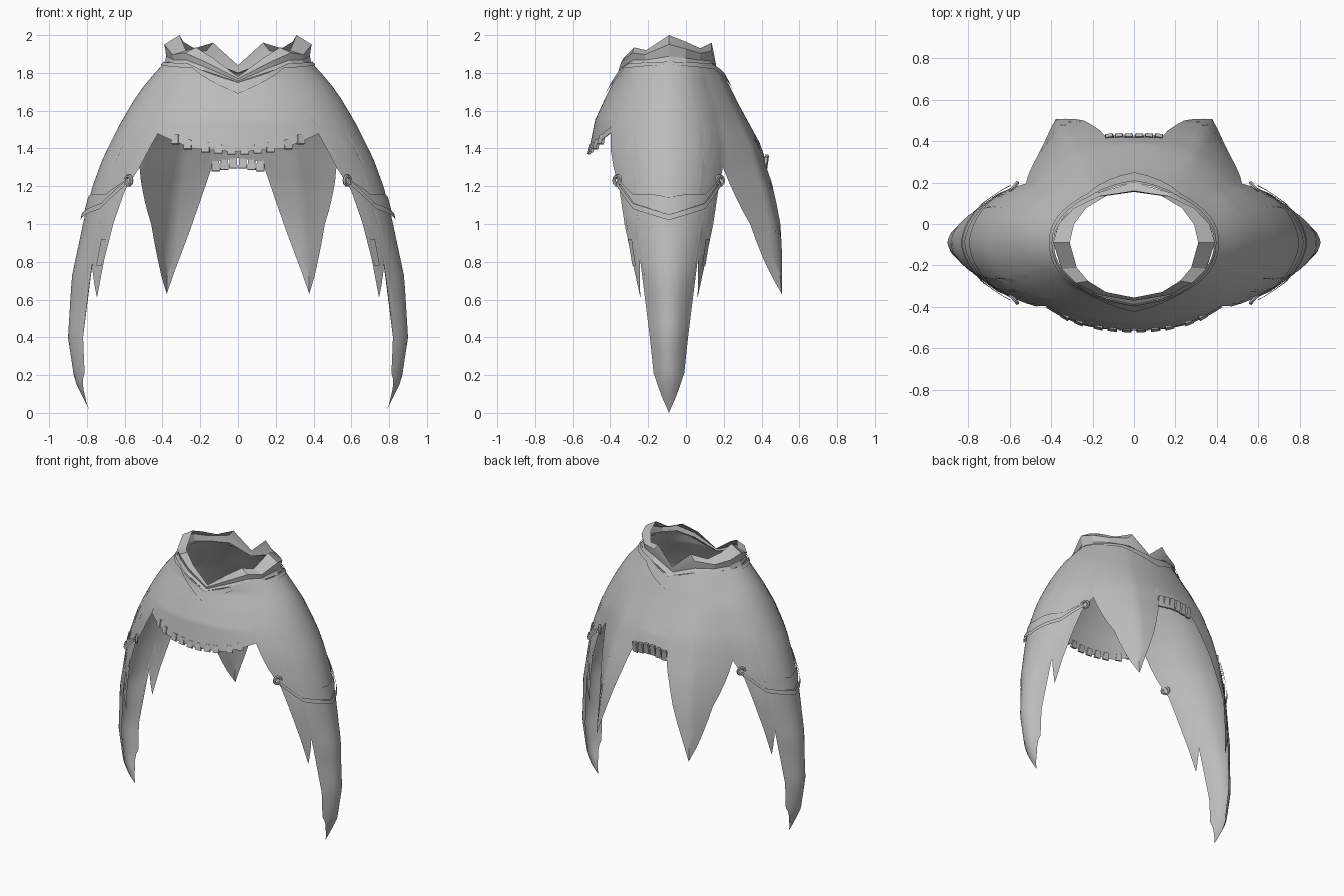
import bpy, bmesh, math
from mathutils import Matrix, Vector

if "Cube" in bpy.data.objects:
    bpy.data.objects.remove(bpy.data.objects["Cube"], do_unlink=True)

PI = math.pi
CENTRE_Y = -0.09

cloth = bpy.data.materials.new("grey_cloth")
cloth.use_nodes = True
GREY = (0.5, 0.5, 0.5, 1)
cloth.diffuse_color = GREY
cloth.node_tree.nodes["Principled BSDF"].inputs["Base Color"].default_value = GREY


def lerp(keys, t):
    """Piecewise linear curve through (t, value) pairs sorted by t."""
    if t <= keys[0][0]:
        return keys[0][1]
    for (a, va), (b, vb) in zip(keys, keys[1:]):
        if t <= b:
            return va + (vb - va) * (t - a) / (b - a)
    return keys[-1][1]


# Drape: half width and depth of the elliptical cross-section by height
WIDTH = [(0, 0.78), (0.17, 0.865), (0.4, 0.9), (0.72, 0.88), (1.05, 0.81), (1.2, 0.77),
         (1.35, 0.715), (1.52, 0.63), (1.65, 0.555), (1.75, 0.485), (1.86, 0.385)]
LOW = [(0, 0.2), (0.4, 0.245), (0.61, 0.28), (0.8, 0.34), (1, 0.395), (1.18, 0.41)]
FRONT = LOW + [(1.4, 0.42), (1.55, 0.39), (1.67, 0.335), (1.77, 0.285), (1.87, 0.27)]
BACK_SLEEVE = LOW + [(1.43, 0.4), (1.62, 0.345), (1.75, 0.28), (1.87, 0.245)]
BACK_TAIL = [(0.63, 0.66), (0.97, 0.625), (1.2, 0.565), (1.3, 0.525), (1.43, 0.48),
             (1.65, 0.36), (1.75, 0.31), (1.87, 0.245)]
TAIL_TIP, TAIL_EDGE = 0.44, 0.79

# Hem: front corner, pointed sleeve with two side points, pointed tail
SLEEVE_HEM = [(0.79, 1.3), (0.88, 1.18), (0.935, 1.0), (1.0, 0.61), (1.11, 0.81),
              (1.146, 0.4), (1.2, 0.21), (1.38, 0.09)]
HEM = ([(0, 1.38), (0.35, 1.4), (0.71, 1.48)] + SLEEVE_HEM + [(PI / 2, 0)]
       + [(PI - a, z) for a, z in reversed(SLEEVE_HEM)]
       + [(PI - 0.595, 1.0), (PI - TAIL_TIP, 0.63), (PI - 0.3, 1.0),
          (PI - 0.18, 1.33), (PI, 1.35)])
NECK = [(0, 1.75), (0.7, 1.85), (PI / 2, 1.86), (2.6, 1.85), (PI, 1.79)]
COLLAR = [(0, 1.78), (0.45, 1.88), (0.8, 1.935), (1.1, 1.92), (PI / 2, 2.0),
          (2.3, 1.93), (2.7, 1.96), (PI, 1.84)]
TRIM = [(0, 1.69), (0.6, 1.825), (PI / 2, 1.845), (2.6, 1.82), (PI, 1.71)]


def drape(a, z, out=0.0):
    """Point of the garment at angle a from the front and height z."""
    if a <= PI / 2:
        depth = lerp(FRONT, z)
    else:
        depth = lerp([(TAIL_TIP, lerp(BACK_TAIL, z)), (TAIL_EDGE, lerp(BACK_SLEEVE, z))], PI - a)
    return Vector(((lerp(WIDTH, z) + out) * math.sin(a),
                   CENTRE_Y - (depth + out) * math.cos(a), z))


def angles(keys, step):
    """Angles that include every key, split evenly in between."""
    result = []
    for a, b in zip(keys, keys[1:]):
        n = max(1, math.ceil((b - a) / step))
        result += [a + (b - a) * i / n for i in range(n)]
    return result + [keys[-1]]


def finish(name, bm, smooth=35):
    mesh = bpy.data.meshes.new(name)
    bm.to_mesh(mesh)
    bm.free()
    mesh.materials.append(cloth)
    obj = bpy.data.objects.new(name, mesh)
    bpy.context.collection.objects.link(obj)
    mirror = obj.modifiers.new("mirror", "MIRROR")
    mirror.use_clip = True
    bpy.ops.object.select_all(action="DESELECT")
    obj.select_set(True)
    bpy.context.view_layer.objects.active = obj
    if smooth:
        bpy.ops.object.shade_smooth_by_angle(angle=math.radians(smooth))
    return obj


def sheet(name, columns, rows, point, smooth=35):
    """Open sheet from point(angle, v), v running from top to bottom."""
    bm = bmesh.new()
    grid = [[bm.verts.new(point(a, j / rows)) for j in range(rows + 1)] for a in columns]
    for left, right in zip(grid, grid[1:]):
        for j in range(rows):
            bm.faces.new((left[j], left[j + 1], right[j + 1], right[j]))
    return finish(name, bm, smooth)


def band(name, keys, step, top, bottom, out):
    """Trim strip lying just outside the garment."""
    def point(a, v):
        return drape(a, top(a) + (bottom(a) - top(a)) * v, out)
    return sheet(name, angles(keys, step), 2, point)


def neck(a):
    return lerp(NECK, a)


def hem(a):
    return lerp(HEM, a)


# Main garment with sleeves and tails in one sheet
sheet("cape", angles([k[0] for k in HEM], 0.05), 28,
      lambda a, v: drape(a, neck(a) + (hem(a) - neck(a)) * v))

# Collar: pointed inner edge, flared rim, upright wall joined to the garment
RINGS = [(0.31, 0.265, 0.25), (0.39, 0.28, 0.25), (0.38, 0.275, 0.245)]


def collar_point(a, v):
    row = round(v * 3)
    top, base = lerp(COLLAR, a), neck(a)
    if row == 3:
        return drape(a, base, 0.004)
    wide, front, back = RINGS[row]
    z = (top, base + (top - base) * 0.65, base + (top - base) * 0.2)[row]
    depth = front if a < PI / 2 else back
    return Vector((wide * math.sin(a), CENTRE_Y - depth * math.cos(a), z))


sheet("collar", angles([k[0] for k in COLLAR], 0.5), 3, collar_point, smooth=20)

# Layered trims
band("neck_trim", angles([k[0] for k in TRIM], 0.3), 0.15, neck, lambda a: lerp(TRIM, a), 0.01)
band("front_hem_trim", [0, 0.35, 0.71], 0.1, lambda a: hem(a) + 0.035, hem, 0.006)

CUFF = [(0.87, 1.2), (1.1, 1.08), (PI / 2, 1.02), (PI - 1.1, 1.08), (PI - 0.87, 1.2)]
cuff_keys = [k[0] for k in CUFF]
band("sleeve_band_upper", cuff_keys, 0.06, lambda a: lerp(CUFF, a) + 0.12 * math.sin(a) ** 4,
     lambda a: lerp(CUFF, a) + 0.03, 0.008)
band("sleeve_band_lower", cuff_keys, 0.06, lambda a: lerp(CUFF, a) + 0.03,
     lambda a: lerp(CUFF, a), 0.018)

# Small hanging tags on the sleeve points
for name, mid in (("front_tag", 1.0), ("back_tag", PI - 1.0)):
    band(name, [mid - 0.03, mid + 0.03], 0.1, lambda a: 0.92, lambda a: 0.78, 0.008)


def fringe(name, spots, height, tilt, lift):
    """Row of short cloth tabs hanging from the hem."""
    bm = bmesh.new()
    for a in spots:
        place = (Matrix.Translation(drape(a, hem(a) + lift)) @ Matrix.Rotation(a, 4, "Z")
                 @ Matrix.Rotation(tilt, 4, "X") @ Matrix.Diagonal((0.034, 0.016, height, 1)))
        tab = bmesh.ops.create_cube(bm, size=1)["verts"]
        for v in tab:
            if v.co.z < 0:
                v.co.x *= 1.3
        bmesh.ops.transform(bm, matrix=place, verts=tab)
    return finish(name, bm, smooth=0)


fringe("front_fringe", [0.05, 0.15, 0.25, 0.4, 0.52], 0.05, -0.25, 0.01)
fringe("back_fringe", [PI - 0.035 - 0.065 * i for i in range(3)], 0.075, 0.15, -0.015)

# Knotted rings at the sleeve edges
for side, sign in (("left", 1), ("right", -1)):
    for end, a in (("front", 0.86), ("back", PI - 0.86)):
        spot = drape(a, 1.23, 0.005)
        bpy.ops.mesh.primitive_torus_add(
            major_segments=10, minor_segments=6, major_radius=0.024, minor_radius=0.01,
            location=(sign * spot.x, spot.y, spot.z), rotation=(PI / 2, 0, sign * a))
        ring = bpy.context.object
        ring.name = f"{side}_{end}_ring"
        ring.data.materials.append(cloth)
        bpy.ops.object.shade_smooth_by_angle(angle=math.radians(40))
